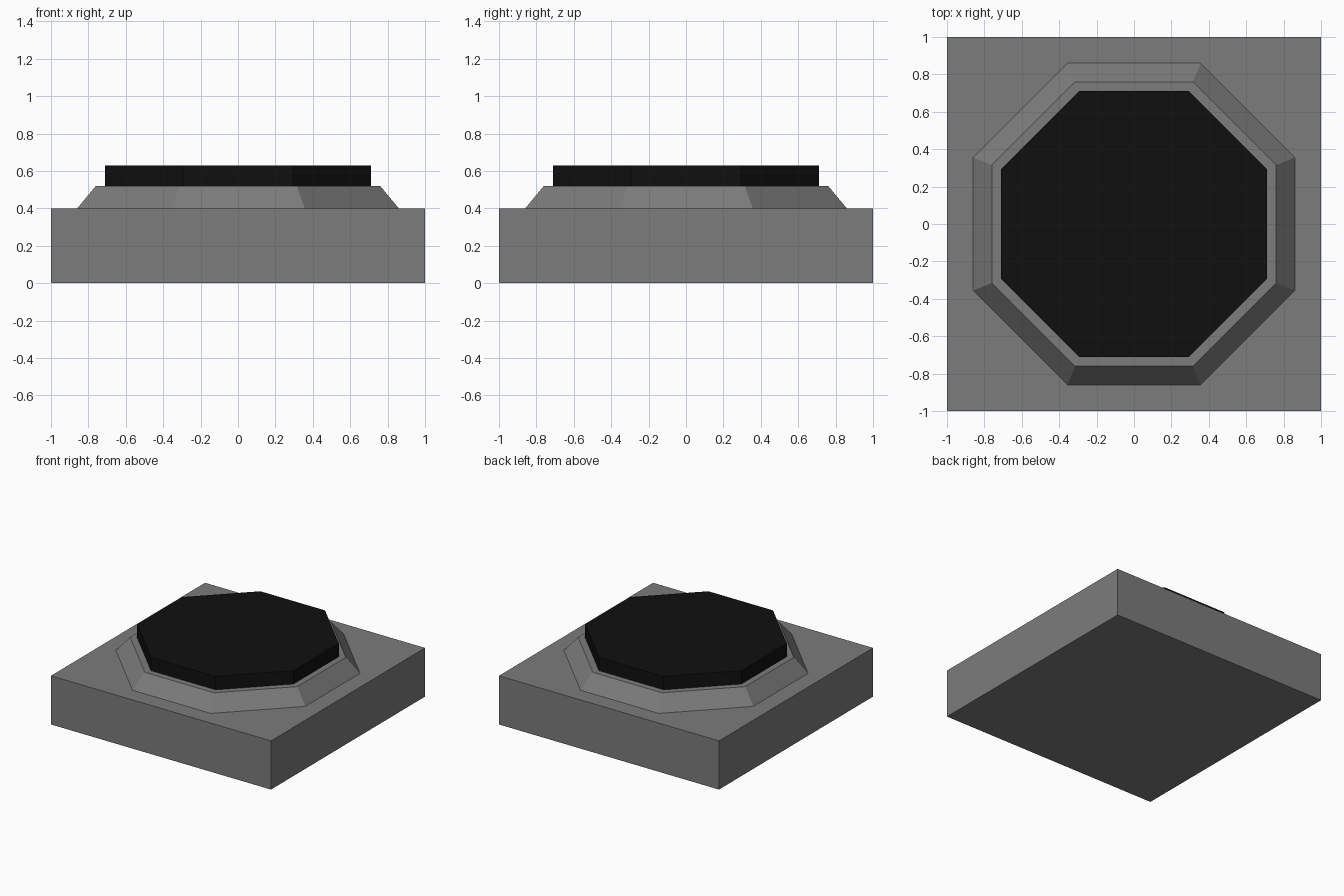
import bpy, math

if "Cube" in bpy.data.objects:
    bpy.data.objects.remove(bpy.data.objects["Cube"])


def material(name, rgb):
    m = bpy.data.materials.new(name)
    m.diffuse_color = (*rgb, 1)
    m.use_nodes = True
    m.node_tree.nodes["Principled BSDF"].inputs["Base Color"].default_value = m.diffuse_color
    return m


def frustum(name, sides, low, high, z0, z1, mat):
    """Flat-sided solid; low and high are the centre-to-flat distances."""
    k = 1 / math.cos(math.pi / sides)
    bpy.ops.mesh.primitive_cone_add(vertices=sides, radius1=low * k, radius2=high * k,
                                    depth=z1 - z0, location=(0, 0, (z0 + z1) / 2),
                                    rotation=(0, 0, math.pi / sides))
    ob = bpy.context.object
    ob.name = name
    bpy.ops.object.transform_apply(location=True, rotation=True, scale=True)
    ob.data.materials.append(mat)
    return ob


grey = material("grey", (0.2, 0.2, 0.2))
black = material("black", (0.005, 0.005, 0.005))

# square base block
frustum("base_block", 4, 1.0, 1.0, 0.0, 0.4, grey)
# sloped octagonal collar
frustum("collar", 8, 0.86, 0.76, 0.4, 0.52, grey)
# black octagonal cap
frustum("cap", 8, 0.71, 0.71, 0.52, 0.63, black)
